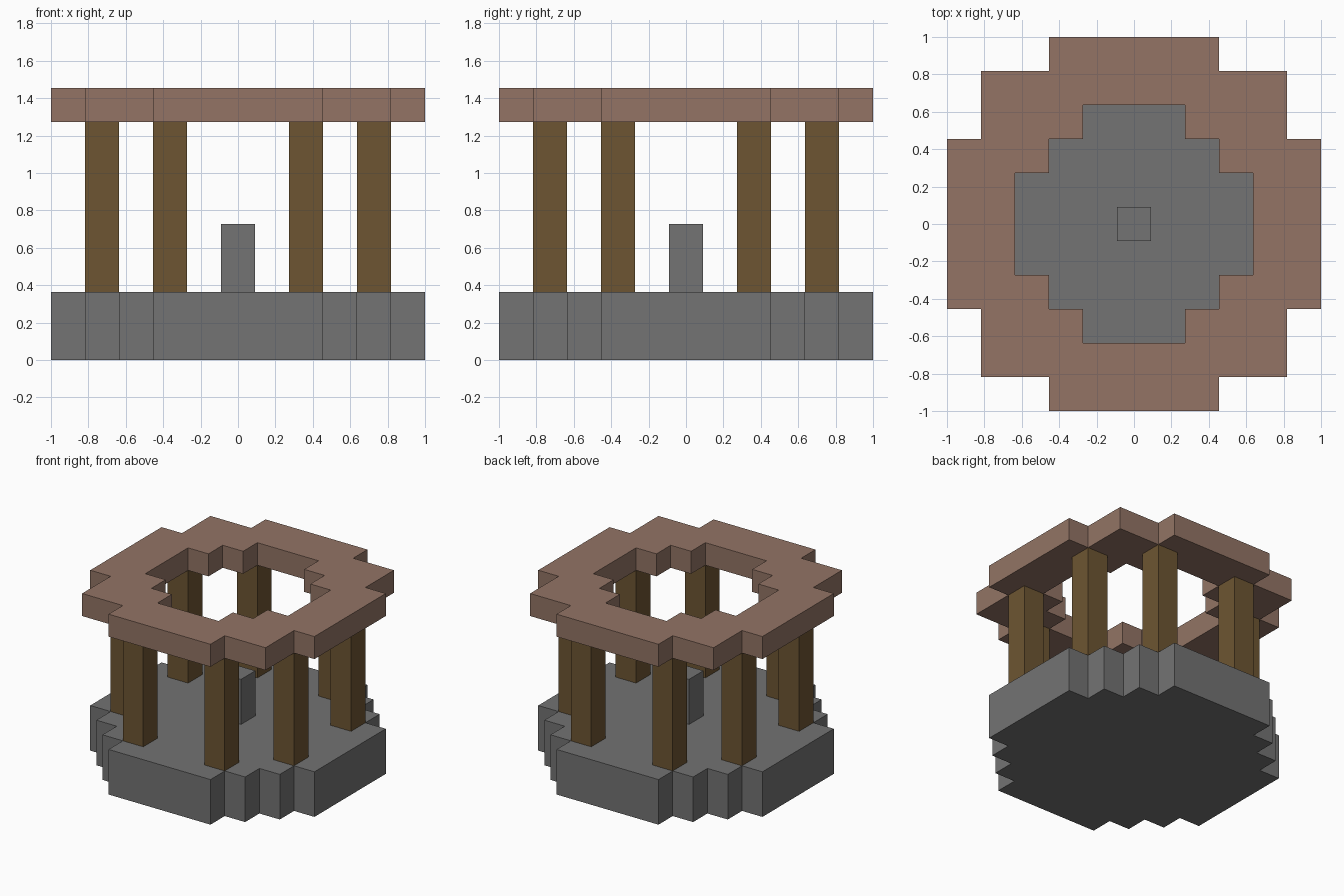
import bpy
import bmesh
from mathutils import Vector

cube = bpy.data.objects.get("Cube")
if cube:
    bpy.data.objects.remove(cube, do_unlink=True)

U = 2 / 11  # one block


def material(name, rgb):
    linear = [((c / 255 + 0.055) / 1.055) ** 2.4 for c in rgb] + [1.0]
    mat = bpy.data.materials.new(name)
    mat.use_nodes = True
    mat.diffuse_color = linear
    bsdf = next(n for n in mat.node_tree.nodes if n.type == "BSDF_PRINCIPLED")
    bsdf.inputs["Base Color"].default_value = linear
    bsdf.inputs["Roughness"].default_value = 0.9
    return mat


stone = material("grey stone", (115, 115, 115))
wood = material("brown wood", (109, 85, 50))
clay = material("reddish clay", (147, 116, 101))


def stepped_outline(corner):
    """Turn one stepped quadrant (in blocks) into a full closed outline."""
    points = []
    for turn in range(4):
        for x, y in corner:
            for _ in range(turn):
                x, y = -y, x
            points.append((x, y))
    return points


def prism(name, outlines, bottom, top, mat):
    """Fill outlines (later ones are holes) and extrude between two heights."""
    bm = bmesh.new()
    edges = []
    for outline in outlines:
        verts = [bm.verts.new((x * U, y * U, bottom * U)) for x, y in outline]
        edges += [bm.edges.new((a, b)) for a, b in zip(verts, verts[1:] + verts[:1])]
    bmesh.ops.triangle_fill(bm, edges=edges, use_beauty=True, normal=(0, 0, 1))
    result = bmesh.ops.extrude_face_region(bm, geom=bm.faces[:])
    raised = [g for g in result["geom"] if isinstance(g, bmesh.types.BMVert)]
    bmesh.ops.translate(bm, verts=raised, vec=Vector((0, 0, (top - bottom) * U)))
    bmesh.ops.recalc_face_normals(bm, faces=bm.faces[:])
    mesh = bpy.data.meshes.new(name)
    bm.to_mesh(mesh)
    bm.free()
    mesh.materials.append(mat)
    obj = bpy.data.objects.new(name, mesh)
    bpy.context.collection.objects.link(obj)
    return obj


def square(x, y):
    return [(x + a, y + b) for a, b in ((-.5, -.5), (.5, -.5), (.5, .5), (-.5, .5))]


# Stepped round base
base = stepped_outline([(5.5, 2.5), (4.5, 2.5), (4.5, 3.5), (3.5, 3.5),
                        (3.5, 4.5), (2.5, 4.5), (2.5, 5.5)])
prism("stone_base", [base], 0, 2, stone)

# Central pedestal
prism("centre_pedestal", [square(0, 0)], 2, 4, stone)

# Eight posts, mirrored around the centre
for sx in (-1, 1):
    for sy in (-1, 1):
        for x, y in ((4, 2), (2, 4)):
            side = "left" if sx > 0 else "right"
            end = "back" if sy > 0 else "front"
            place = "outer" if x > y else "inner"
            prism(f"{end}_{side}_{place}_post", [square(sx * x, sy * y)], 2, 7, wood)

# Open roof ring
rim = stepped_outline([(5.5, 2.5), (4.5, 2.5), (4.5, 4.5), (2.5, 4.5), (2.5, 5.5)])
hole = stepped_outline([(3.5, 1.5), (2.5, 1.5), (2.5, 2.5), (1.5, 2.5), (1.5, 3.5)])
prism("roof_ring", [rim, hole], 7, 8, clay)
